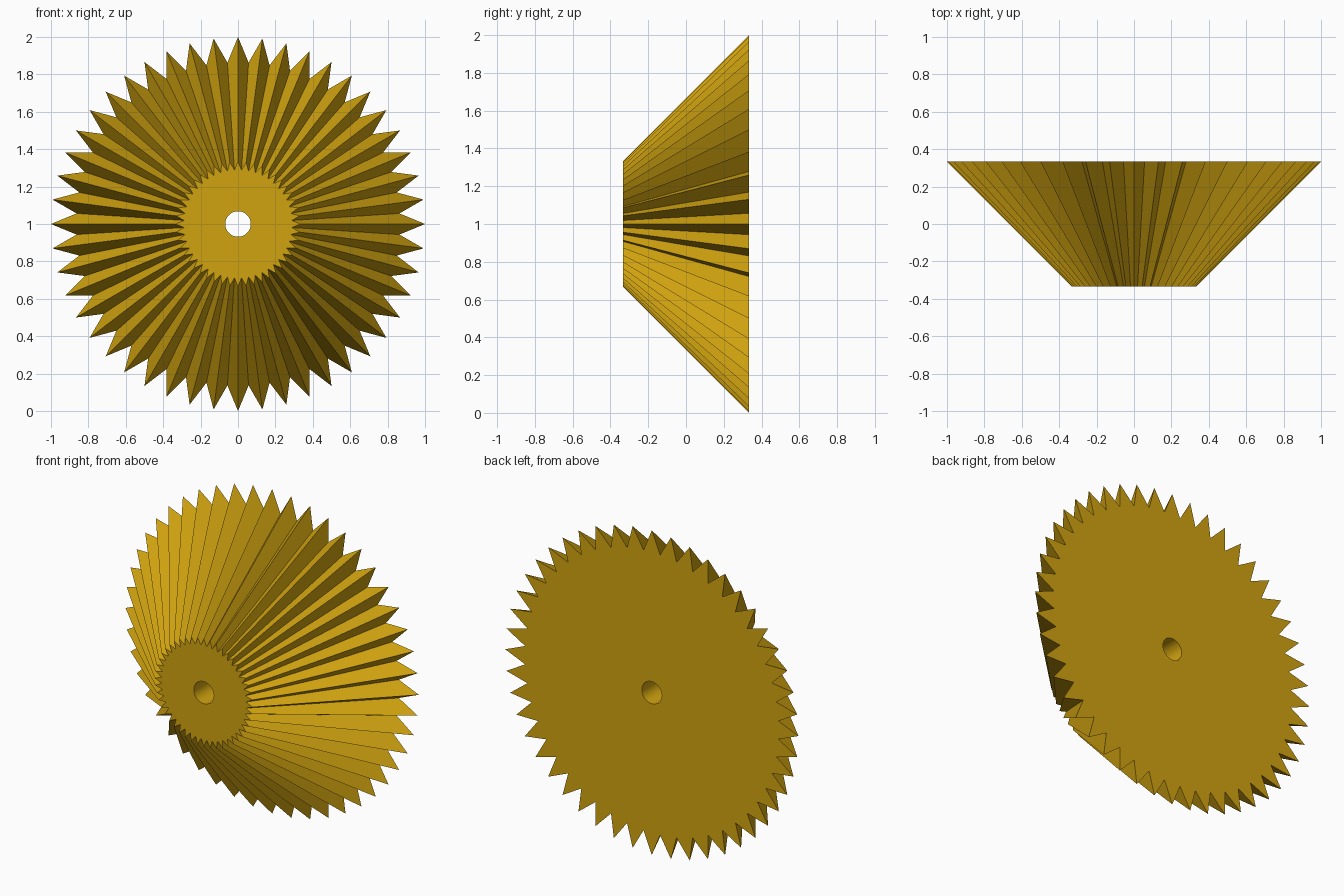
import bpy
import bmesh
import math

cube = bpy.data.objects.get("Cube")
if cube:
    bpy.data.objects.remove(cube, do_unlink=True)

TEETH = 48
STEPS = TEETH * 2          # one point per tip and one per valley
VALLEY = 0.865             # valley radius relative to tip radius
HALF_DEPTH = 0.333
HOLE = 0.068

# Brass material
brass = bpy.data.materials.new("brass")
brass.use_nodes = True
colour = (0.64, 0.37, 0.005, 1.0)
brass.diffuse_color = colour
brass.node_tree.nodes["Principled BSDF"].inputs["Base Color"].default_value = colour

bm = bmesh.new()


def ring(tip_radius, valley_radius, y):
    """Closed ring around the y axis, alternating tips and valleys."""
    verts = []
    for i in range(STEPS):
        a = math.tau * i / STEPS
        r = valley_radius if i % 2 else tip_radius
        verts.append(bm.verts.new((r * math.cos(a), y, 1 + r * math.sin(a))))
    return verts


# Bore, small toothed front and large toothed back
rings = [
    ring(HOLE, HOLE, HALF_DEPTH),
    ring(HOLE, HOLE, -HALF_DEPTH),
    ring(0.333, 0.333 * VALLEY, -HALF_DEPTH),
    ring(1.0, VALLEY, HALF_DEPTH),
]

# Join each ring to the next: bore wall, front face, teeth, back face
for k, a in enumerate(rings):
    b = rings[(k + 1) % len(rings)]
    for i in range(STEPS):
        j = (i + 1) % STEPS
        face = bm.faces.new((a[i], a[j], b[j], b[i]))
        face.smooth = k == 0

bmesh.ops.recalc_face_normals(bm, faces=bm.faces[:])

# Keep the bore rims crisp
for e in bm.edges:
    if len({f.smooth for f in e.link_faces}) > 1:
        e.smooth = False

mesh = bpy.data.meshes.new("bevel_gear")
bm.to_mesh(mesh)
bm.free()
mesh.materials.append(brass)
gear = bpy.data.objects.new("bevel_gear", mesh)
bpy.context.collection.objects.link(gear)
